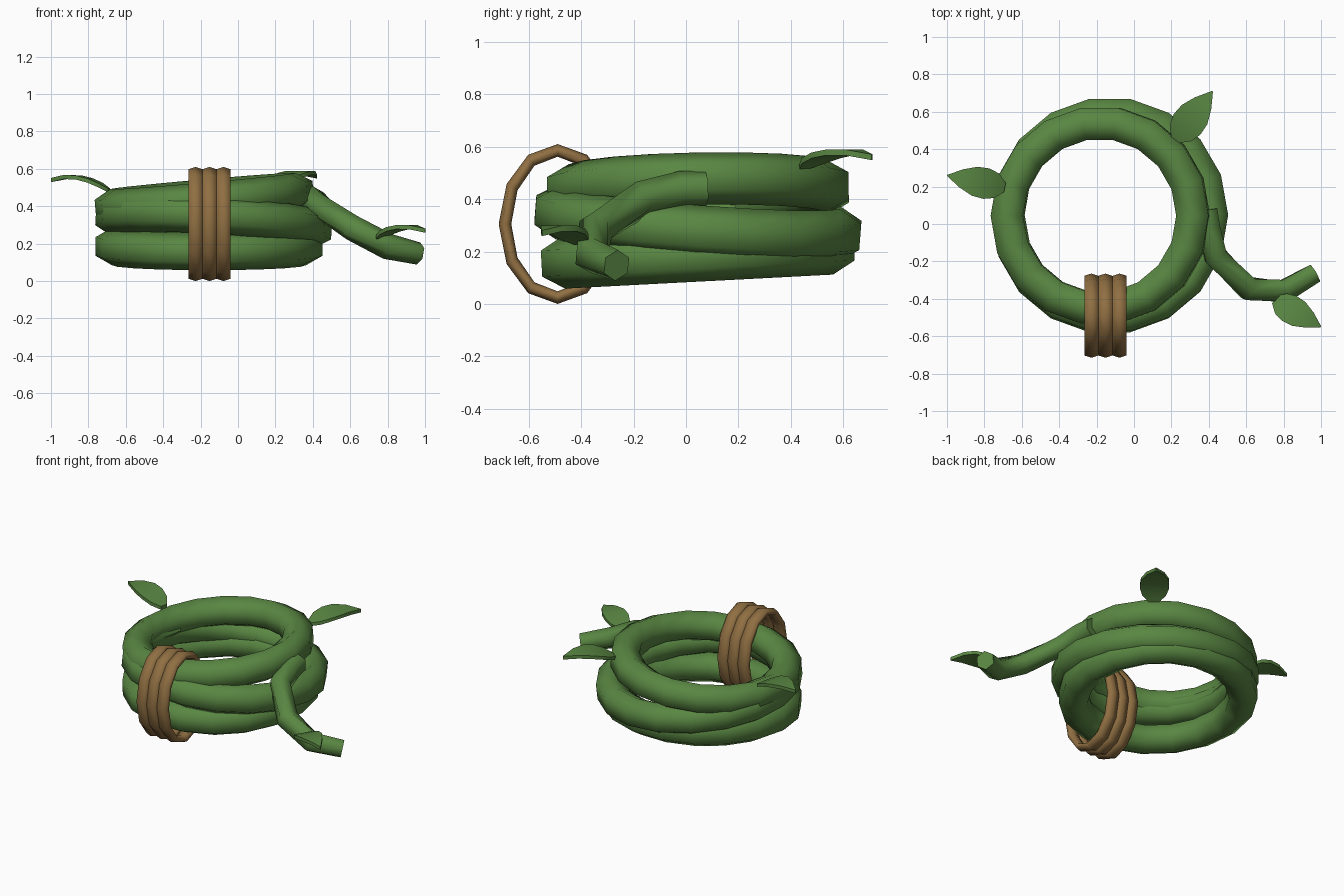
import bpy, bmesh, math
from mathutils import Vector, Euler, Matrix

cube = bpy.data.objects.get("Cube")
if cube:
    bpy.data.objects.remove(cube, do_unlink=True)


def material(name, rgb):
    mat = bpy.data.materials.new(name)
    mat.use_nodes = True
    mat.diffuse_color = (*rgb, 1)
    mat.node_tree.nodes["Principled BSDF"].inputs["Base Color"].default_value = (*rgb, 1)
    return mat


GREEN = material("vine_green", (0.10, 0.24, 0.055))
BROWN = material("binding_brown", (0.28, 0.16, 0.055))
SIDES = 6


def skin(name, loops, mat, closed):
    """Join equal loops of points into a tube, looped or capped."""
    bm = bmesh.new()
    rows = [[bm.verts.new(p) for p in loop] for loop in loops]
    n = len(rows[0])
    pairs = list(zip(rows, rows[1:]))
    if closed:
        pairs.append((rows[-1], rows[0]))
    else:
        bm.faces.new(rows[0])
        bm.faces.new(rows[-1])
    for a, b in pairs:
        for i in range(n):
            j = (i + 1) % n
            bm.faces.new((a[i], a[j], b[j], b[i]))
    bmesh.ops.recalc_face_normals(bm, faces=bm.faces)
    return finish(name, bm, mat)


def finish(name, bm, mat, angle=75):
    mesh = bpy.data.meshes.new(name)
    bm.to_mesh(mesh)
    bm.free()
    mesh.materials.append(mat)
    obj = bpy.data.objects.new(name, mesh)
    bpy.context.collection.objects.link(obj)
    bpy.ops.object.select_all(action="DESELECT")
    bpy.context.view_layer.objects.active = obj
    obj.select_set(True)
    bpy.ops.object.shade_smooth_by_angle(angle=math.radians(angle))
    return obj


def ring(name, mat, segments, rx, ry, radial, axial, phase, place):
    """Hexagonal section swept round an ellipse in the local xy plane."""
    loops = []
    for s in range(segments):
        a = math.tau * s / segments
        loop = []
        for k in range(SIDES):
            b = math.tau * (k + phase) / SIDES
            d = radial * math.cos(b)
            p = Vector(((rx + d) * math.cos(a), (ry + d) * math.sin(a), axial * math.sin(b)))
            loop.append(place @ p)
        loops.append(loop)
    return skin(name, loops, mat, True)


# Three slightly tilted coils
coils = [
    ("lower_coil", 0.52, (-0.155, 0.045, 0.185), (3, 0)),
    ("middle_coil", 0.545, (-0.13, 0.045, 0.31), (-4.5, 3.5)),
    ("upper_coil", 0.498, (-0.18, 0.045, 0.435), (1, -5)),
]
for name, radius, centre, (tx, ty) in coils:
    tilt = Euler((math.radians(tx), math.radians(ty), 0)).to_matrix().to_4x4()
    ring(name, GREEN, 18, radius, radius, 0.1, 0.1, 0.5, Matrix.Translation(centre) @ tilt)

# Binding of three bands round the front of the coils
turn = Matrix.Rotation(math.pi / 2, 4, "Y")
for i, x in enumerate((-0.228, -0.153, -0.077)):
    place = Matrix.Translation((x, -0.49, 0.305)) @ turn
    ring(f"binding_band_{i + 1}", BROWN, 12, 0.281, 0.201, 0.024, 0.043, 0, place)

# Loose vine end
path = [Vector(p) for p in ((0.385, 0.075, 0.44), (0.40, -0.02, 0.437), (0.435, -0.17, 0.40),
                            (0.61, -0.345, 0.285), (0.80, -0.36, 0.185), (0.965, -0.265, 0.147))]
loops = []
for i, p in enumerate(path):
    before = (p - path[i - 1]).normalized() if i else Vector()
    after = (path[i + 1] - p).normalized() if i + 1 < len(path) else Vector()
    t = (before + after).normalized()
    side = t.cross(Vector((0, 0, 1))).normalized()
    up = side.cross(t)
    r = 0.07 if i < len(path) - 1 else 0.06
    angles = [math.tau * (k + 0.5) / SIDES for k in range(SIDES)]
    loops.append([p + r * (side * math.cos(a) + up * math.sin(a)) for a in angles])
skin("loose_vine_end", loops, GREEN, False)


def leaf(name, base, tip, arch, width):
    """Arched pointed blade with a little thickness."""
    base, tip = Vector(base), Vector(tip)
    along = tip - base
    side = along.cross(Vector((0, 0, 1))).normalized()
    outline = ((0, 0.3), (0.14, 0.8), (0.32, 1), (0.52, 0.95), (0.75, 0.6), (1, 0.03))
    thick = Vector((0, 0, 0.011))
    loops = []
    for t, w in outline:
        c = base + along * t + Vector((0, 0, arch * 4 * t * (1 - t)))
        e = side * w * width
        loops.append([c - e - thick, c + e - thick, c + e + thick, c - e + thick])
    obj = skin(name, loops, GREEN, False)
    obj.data.shade_flat()
    bpy.ops.object.shade_smooth_by_angle(angle=math.radians(40))


leaf("left_back_leaf", (0.22, 0.45, 0.525), (0.42, 0.71, 0.56), 0.035, 0.09)
leaf("right_leaf", (-0.69, 0.195, 0.485), (-1.0, 0.26, 0.54), 0.04, 0.083)
leaf("end_leaf", (0.75, -0.405, 0.235), (1.0, -0.55, 0.27), 0.035, 0.077)
